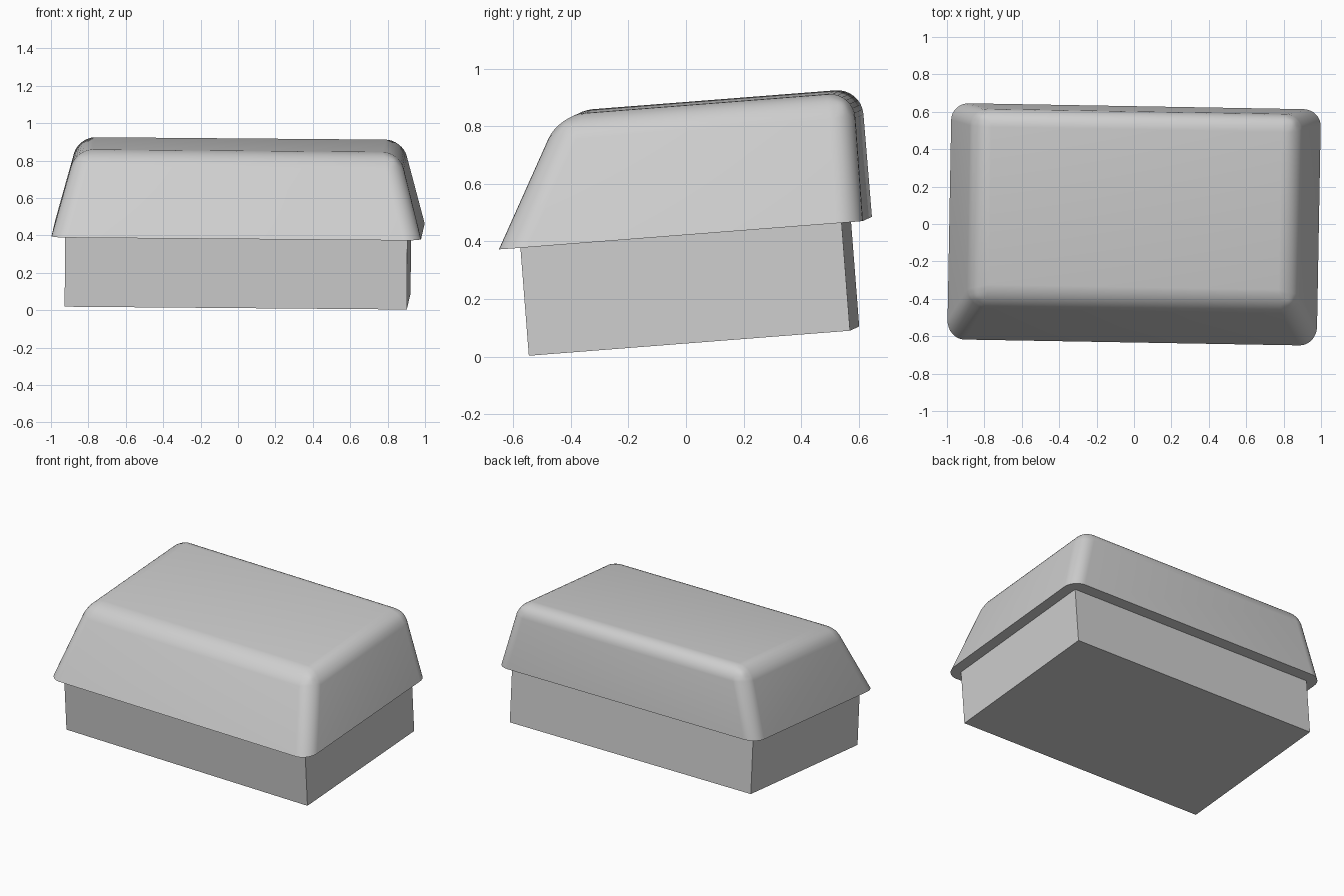
import bpy, bmesh
from math import radians
from mathutils import Euler, Matrix

cube = bpy.data.objects.get("Cube")
if cube:
    bpy.data.objects.remove(cube, do_unlink=True)

# Single light grey material
grey = bpy.data.materials.new("light_grey")
grey.use_nodes = True
colour = (0.62, 0.62, 0.62, 1)
grey.diffuse_color = colour
grey.node_tree.nodes["Principled BSDF"].inputs["Base Color"].default_value = colour

# The whole model leans slightly
tilt = Euler((radians(4.45), radians(0.47), radians(-1.0))).to_matrix().to_4x4()
lean = Matrix.Translation((-0.003, 0, 0)) @ tilt


def tapered_block(name, low, high, bevel=0):
    """Block between two rectangles, each (half_width, front, back, height)."""
    bm = bmesh.new()
    rings = []
    for w, front, back, z in (low, high):
        corners = ((-w, front), (w, front), (w, back), (-w, back))
        rings.append([bm.verts.new((x, y, z)) for x, y in corners])
    bottom, top = rings
    bm.faces.new(bottom[::-1])
    bm.faces.new(top)
    for i in range(4):
        j = (i + 1) % 4
        bm.faces.new((bottom[i], bottom[j], top[j], top[i]))
    if bevel:
        # Round every edge except the bottom rim
        edges = [e for e in bm.edges if not all(v in bottom for v in e.verts)]
        bmesh.ops.bevel(bm, geom=edges, offset=bevel, offset_type='OFFSET',
                        segments=8, profile=0.5, affect='EDGES')
    bmesh.ops.recalc_face_normals(bm, faces=bm.faces)
    mesh = bpy.data.meshes.new(name)
    bm.to_mesh(mesh)
    bm.free()
    mesh.materials.append(grey)
    obj = bpy.data.objects.new(name, mesh)
    bpy.context.collection.objects.link(obj)
    obj.matrix_world = lean
    return obj


# Plain box below
tapered_block("lower_box", (0.915, -0.527, 0.591, 0.052), (0.915, -0.527, 0.591, 0.43))

# Overhanging lid: sloped front, tapered sides, upright back
lid = tapered_block("lid", (0.988, -0.602, 0.665, 0.428), (0.866, -0.36, 0.665, 0.876), 0.09)
bpy.ops.object.select_all(action='DESELECT')
lid.select_set(True)
bpy.context.view_layer.objects.active = lid
bpy.ops.object.shade_smooth_by_angle(angle=radians(30))
